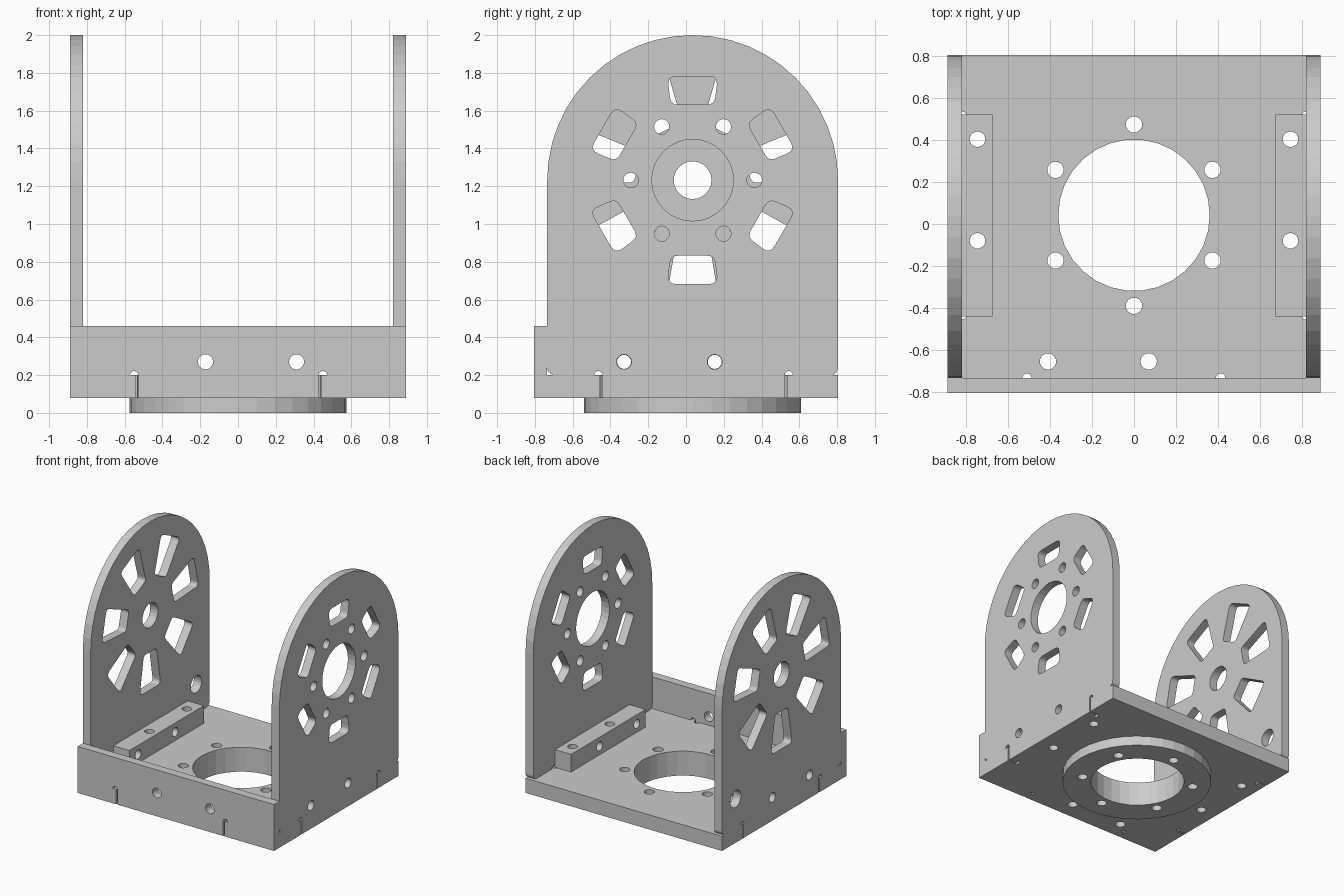
import bpy, bmesh
from math import sin, cos, tan, radians
from mathutils import Vector

if "Cube" in bpy.data.objects:
    bpy.data.objects.remove(bpy.data.objects["Cube"])

CY, CZ = 0.035, 1.232          # shared centre line of the bracket


def arc(u, v, r, a0, a1, n):
    return [(u + r * cos(radians(a0 + (a1 - a0) * i / n)),
             v + r * sin(radians(a0 + (a1 - a0) * i / n))) for i in range(n + 1)]


def circle(u, v, r, n=24):
    return arc(u, v, r, 0, 360, n)[:-1]


def ring_points(u, v, r, start, count):
    return [(u + r * cos(radians(start + 360 * i / count)),
             v + r * sin(radians(start + 360 * i / count))) for i in range(count)]


def rounded(points, r, n=4):
    """Round every corner of a polygon."""
    out, pts = [], [Vector(p) for p in points]
    for i, p in enumerate(pts):
        a, b = (pts[i - 1] - p).normalized(), (pts[(i + 1) % len(pts)] - p).normalized()
        d = r / tan(a.angle(b) / 2)
        for k in range(n + 1):
            t = k / n
            q = p + a * d * (1 - t) ** 2 + b * d * t ** 2
            out.append((q.x, q.y))
    return out


def spoke_slot(angle, r0, r1, w0, w1, fillet):
    """Tapered radial window around the shared centre."""
    c, s = cos(radians(angle)), sin(radians(angle))
    quad = [(r0, -w0), (r1, -w1), (r1, w1), (r0, w0)]
    return rounded([(CY + r * c - w * s, CZ + r * s + w * c) for r, w in quad], fillet)


def add_prism(bm, loop, axis, a, b):
    place = {'x': lambda u, v, w: (w, u, v),
             'y': lambda u, v, w: (u, w, v),
             'z': lambda u, v, w: (u, v, w)}[axis]
    lo = [bm.verts.new(place(u, v, a)) for u, v in loop]
    hi = [bm.verts.new(place(u, v, b)) for u, v in loop]
    bm.faces.new(lo)
    bm.faces.new(hi)
    for i in range(len(loop)):
        j = (i + 1) % len(loop)
        bm.faces.new((lo[i], lo[j], hi[j], hi[i]))


def mesh_object(name, prisms):
    bm = bmesh.new()
    for p in prisms:
        add_prism(bm, *p)
    bmesh.ops.recalc_face_normals(bm, faces=bm.faces)
    me = bpy.data.meshes.new(name)
    bm.to_mesh(me)
    bm.free()
    ob = bpy.data.objects.new(name, me)
    bpy.context.collection.objects.link(ob)
    return ob


def cut_part(name, outline, axis, a, b, holes, extra=()):
    """Extruded outline with through holes; extra holds prisms along other axes."""
    ob = mesh_object(name, [(outline, axis, a, b)])
    cutter = mesh_object(name + "_cutter",
                         [(h, axis, a - 0.05, b + 0.05) for h in holes] + list(extra))
    cutter.hide_render = True
    mod = ob.modifiers.new("holes", 'BOOLEAN')
    mod.operation, mod.solver, mod.object = 'DIFFERENCE', 'EXACT', cutter
    bpy.context.view_layer.objects.active = ob
    bpy.ops.object.modifier_apply(modifier=mod.name)
    bpy.data.objects.remove(cutter)
    return ob


# Base plate with notches for the tabs of the upright plates
half = [(0.44, -0.735), (0.44, -0.805), (0.89, -0.805), (0.89, -0.455), (0.82, -0.455),
        (0.82, 0.535), (0.89, 0.535), (0.89, 0.805)]
base = half + [(-u, v) for u, v in reversed(half)]
base[-2:] = [(-0.54, -0.805), (-0.54, -0.735)]
bolts = [circle(u, v, 0.039, 20) for u, v in ring_points(0, 0.042, 0.432, 90, 6)]
bore = circle(0, 0.042, 0.361, 30)
holes = bolts + [bore]
holes += [circle(x, -0.655, 0.039, 20) for x in (-0.41, 0.07)]
holes += [circle(s * 0.746, y, 0.037, 20) for s in (-1, 1) for y in (0.404, -0.08)]
holes += [circle(x, -0.735, 0.023, 12) for x in (-0.51, 0.413)]
holes += [circle(s * 0.82, y, 0.023, 12) for s in (-1, 1) for y in (-0.433, 0.513)]
cut_part("base_plate", base, 'z', 0.08, 0.2, holes)

# Round flange under the base
cut_part("bottom_flange", circle(0, CY, 0.575, 36), 'z', 0, 0.08, bolts + [bore])

# Front panel with centre tab
panel = [(-0.89, 0.46), (-0.89, 0.2), (-0.53, 0.2), (-0.53, 0.08),
         (0.43, 0.08), (0.43, 0.2), (0.89, 0.2), (0.89, 0.46)]
cut_part("front_panel", panel, 'y', -0.805, -0.735,
         [circle(x, 0.27, 0.04, 20) for x in (-0.172, 0.31)]
         + [circle(x, 0.2, 0.022, 12) for x in (-0.55, 0.45)])

# Arched side plates
side = (arc(-0.695, 0.24, 0.04, 180, 270, 5)
        + [(-0.445, 0.2), (-0.445, 0.08), (0.525, 0.08), (0.525, 0.2)]
        + arc(0.765, 0.24, 0.04, 270, 360, 5)
        + arc(CY, 1.23, 0.77, 0, 180, 24))
common = [circle(y, 0.27, 0.039, 20) for y in (-0.328, 0.152)]
common += [circle(y, 0.2, 0.022, 12) for y in (-0.464, 0.544)]

right_holes = [circle(CY, CZ, 0.216, 32)]
right_holes += [circle(u, v, 0.04, 20) for u, v in ring_points(CY, CZ, 0.327, 0, 6)]
right_holes += [spoke_slot(30 + 60 * i, 0.40, 0.55, 0.115, 0.134, 0.042) for i in range(6)]
cut_part("right_side_plate", side, 'x', 0.82, 0.89, common + right_holes)

left_holes = [circle(CY, CZ, 0.1, 24), circle(0.63, 0.44, 0.07, 24)]
left_holes += [spoke_slot(270 + 360 / 7 * i, 0.3, 0.61, 0.083, 0.135, 0.035) for i in range(7)]
cut_part("left_side_plate", side, 'x', -0.89, -0.82, common + left_holes)

# Mounting blocks joining side plates to the base, drilled both ways
for name, s in (("left_mounting_block", -1), ("right_mounting_block", 1)):
    x0, x1 = sorted((s * 0.675, s * 0.82))
    block = [(x0, -0.442), (x1, -0.442), (x1, 0.523), (x0, 0.523)]
    cut_part(name, block, 'z', 0.2, 0.345,
             [circle(s * 0.746, y, 0.037, 20) for y in (0.404, -0.08)],
             [(circle(y, 0.27, 0.037, 20), 'x', x0 - 0.05, x1 + 0.05)
              for y in (-0.328, 0.152)])
